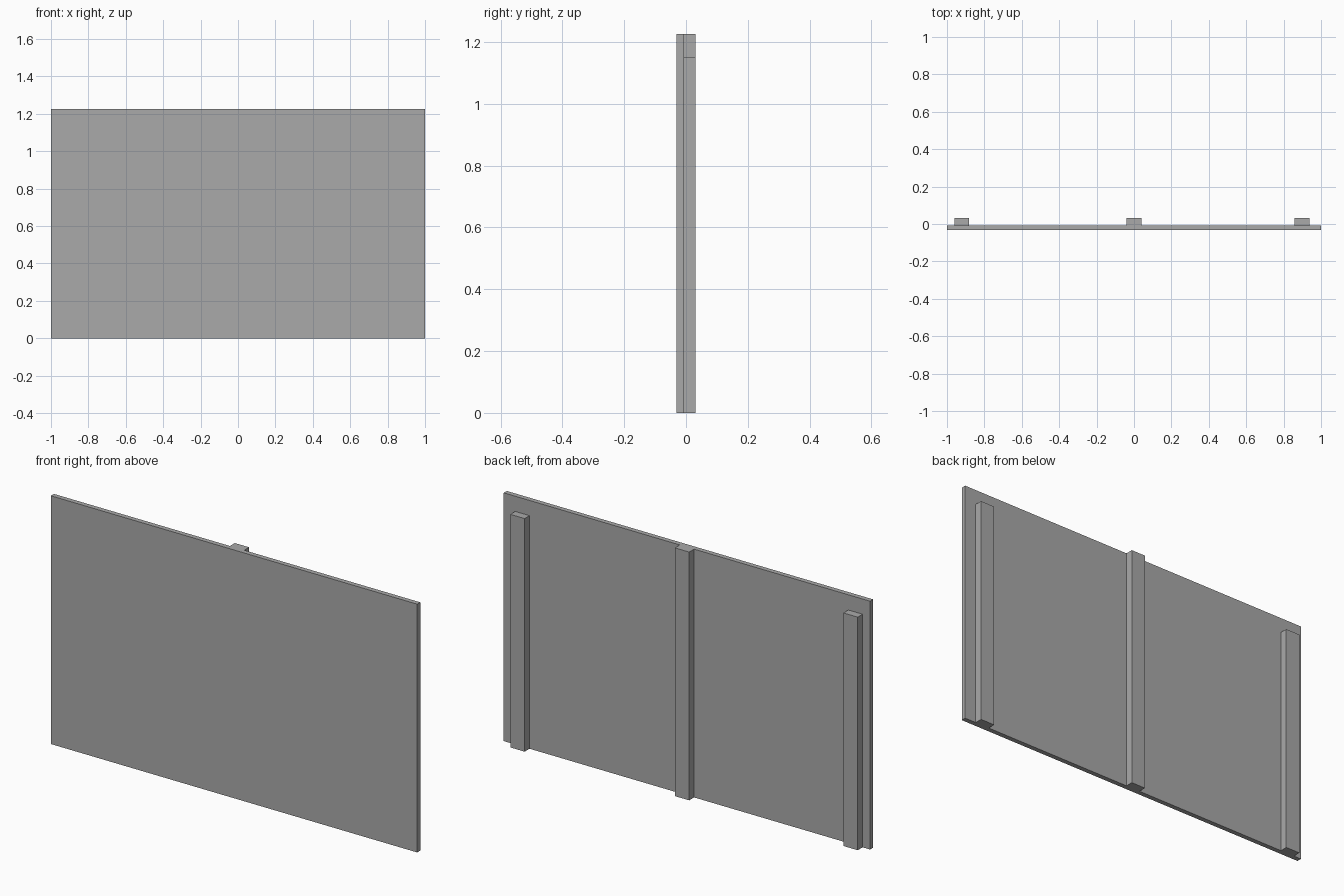
import bpy
import bmesh
from mathutils import Matrix, Vector

cube = bpy.data.objects.get("Cube")
if cube:
    bpy.data.objects.remove(cube, do_unlink=True)

# Single plain grey
grey = bpy.data.materials.new("plain grey")
grey.use_nodes = True
colour = (0.4, 0.4, 0.4, 1.0)
grey.diffuse_color = colour
grey.node_tree.nodes["Principled BSDF"].inputs["Base Color"].default_value = colour


def box(name, low, high):
    """Flat-sided box between two opposite corners."""
    low, high = Vector(low), Vector(high)
    bm = bmesh.new()
    place = Matrix.Translation((low + high) / 2) @ Matrix.Diagonal((*(high - low), 1))
    bmesh.ops.create_cube(bm, size=1, matrix=place)
    mesh = bpy.data.meshes.new(name)
    bm.to_mesh(mesh)
    bm.free()
    mesh.materials.append(grey)
    obj = bpy.data.objects.new(name, mesh)
    bpy.context.collection.objects.link(obj)
    return obj


HEIGHT = 1.225
FRONT, PANEL_BACK, BACK = -0.031, -0.007, 0.031
HALF_BATTEN = 0.039

# Thin flat board
box("panel", (-1, FRONT, 0), (1, PANEL_BACK, HEIGHT))

# Upright battens on the back; the outer two stop short of the top edge
for name, x, top in (
    ("right_batten", -0.92, 1.15),
    ("centre_batten", 0, HEIGHT),
    ("left_batten", 0.898, 1.15),
):
    box(name, (x - HALF_BATTEN, PANEL_BACK, 0), (x + HALF_BATTEN, BACK, top))
